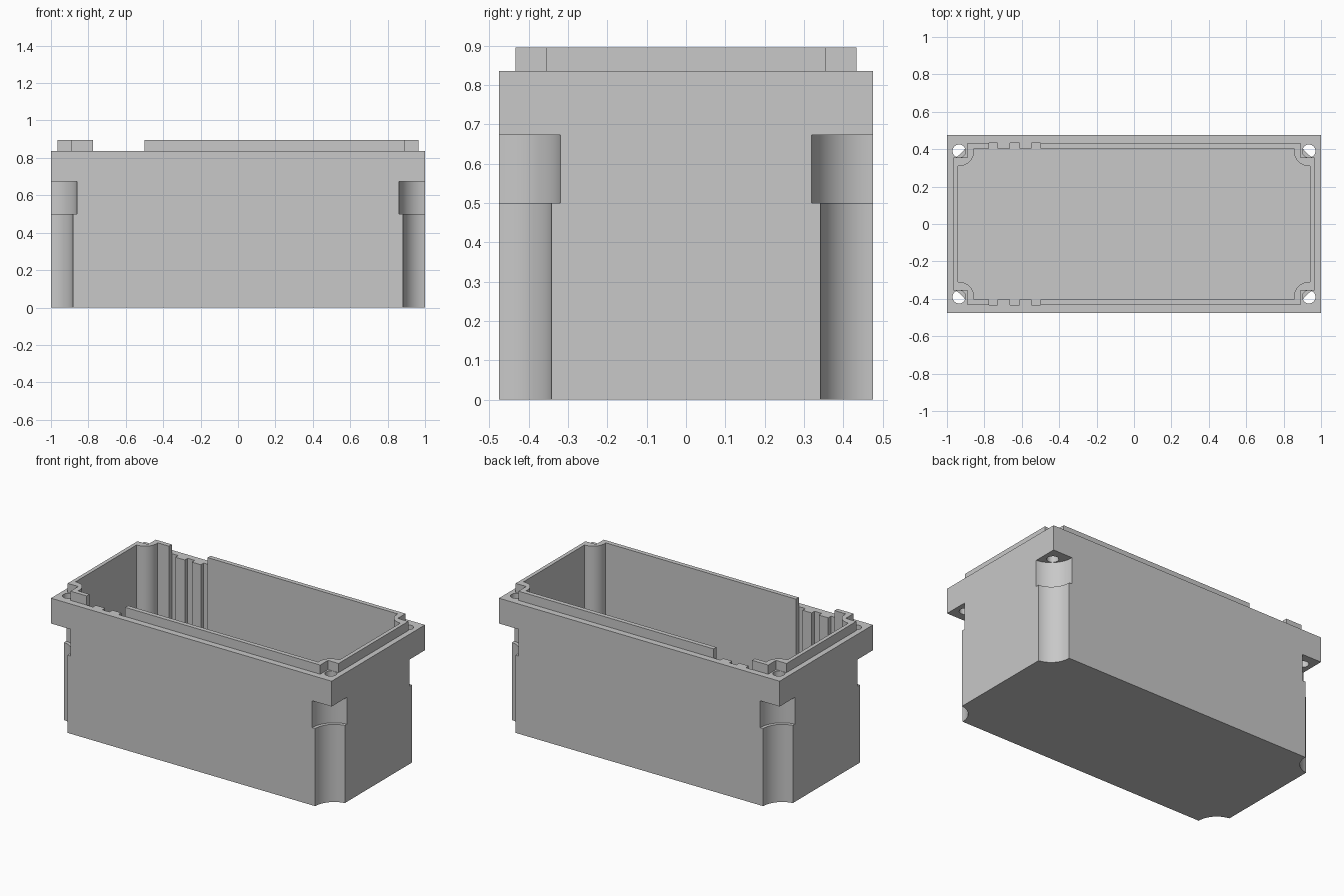
import bpy
import bmesh
from math import cos, sin, radians

old = bpy.data.objects.get("Cube")
if old:
    bpy.data.objects.remove(old, do_unlink=True)

# Plain grey plastic
grey = bpy.data.materials.new("grey_plastic")
grey.use_nodes = True
colour = (0.58, 0.58, 0.58, 1)
grey.diffuse_color = colour
grey.node_tree.nodes["Principled BSDF"].inputs["Base Color"].default_value = colour

RIM, TOP, FLOOR = 0.836, 0.895, 0.06
HOLE = (0.935, 0.39)
WALL_X, WALL_Y = 0.94, 0.405


def prism(name, outline, z0, z1):
    """Extrude a counter-clockwise outline from z0 up to z1."""
    bm = bmesh.new()
    face = bm.faces.new([bm.verts.new((x, y, z0)) for x, y in outline])
    up = bmesh.ops.extrude_face_region(bm, geom=[face])["geom"]
    verts = [v for v in up if isinstance(v, bmesh.types.BMVert)]
    bmesh.ops.translate(bm, verts=verts, vec=(0, 0, z1 - z0))
    bmesh.ops.recalc_face_normals(bm, faces=bm.faces)
    mesh = bpy.data.meshes.new(name)
    bm.to_mesh(mesh)
    bm.free()
    mesh.materials.append(grey)
    obj = bpy.data.objects.new(name, mesh)
    bpy.context.collection.objects.link(obj)
    return obj


def arc(centre, r, a0, a1, n):
    angles = [radians(a0 + (a1 - a0) * i / n) for i in range(n + 1)]
    return [(centre[0] + r * cos(a), centre[1] + r * sin(a)) for a in angles]


def circle(centre, r, n=64):
    return arc(centre, r, 0, 360, n)[:-1]


def rect(x0, x1, y):
    return [(x0, -y), (x1, -y), (x1, y), (x0, y)]


def mirror_y(half):
    return half + [(x, -y) for x, y in reversed(half)]


def activate(obj):
    bpy.ops.object.select_all(action="DESELECT")
    obj.select_set(True)
    bpy.context.view_layer.objects.active = obj


def cut(obj, outline, z0, z1):
    cutter = prism("cutter", outline, z0, z1)
    cutter.hide_render = True
    mod = obj.modifiers.new("cut", "BOOLEAN")
    mod.operation = "DIFFERENCE"
    mod.solver = "EXACT"
    mod.object = cutter
    activate(obj)
    bpy.ops.object.modifier_apply(modifier=mod.name)
    bpy.data.objects.remove(cutter, do_unlink=True)


# Cavity outline: round screw posts in the corners, three guide grooves per long wall
post = arc(HOLE, 0.08, 273.6, 169.2, 20)
post[0] = (WALL_X, post[0][1])
post[-1] = (post[-1][0], WALL_Y)
grooves = []
for right, left in ((-0.5, -0.548), (-0.612, -0.663), (-0.73, -0.775)):
    grooves += [(right, WALL_Y), (right, 0.434), (left, 0.434), (left, WALL_Y)]
half = post + grooves + [(-x, y) for x, y in reversed(post)]
cavity = mirror_y(half)

# Box body
body = prism("box_body", rect(-1, 1, 0.475), 0, RIM)
cut(body, cavity, FLOOR, 1)
for sx in (1, -1):
    for sy in (1, -1):
        corner = (1.018 * sx, 0.475 * sy)
        cut(body, circle(corner, 0.157), 0.5, 0.673)    # screw head recess
        cut(body, circle(corner, 0.135), -0.1, 0.55)    # tool channel
        cut(body, circle((HOLE[0] * sx, HOLE[1] * sy), 0.035, 32), 0.6, 1)

# Raised sealing lip, stepped in around the screw holes and open at the grooves
quarter = [(0.965, 0.355), (0.89, 0.355), (0.89, 0.434)]
lip = prism("sealing_lip", mirror_y(quarter + [(-x, y) for x, y in reversed(quarter)]),
            RIM, TOP)
cut(lip, cavity, 0.7, 1)
cut(lip, rect(-0.775, -0.5, 0.6), 0.7, 1)

for obj in (body, lip):
    activate(obj)
    bpy.ops.object.shade_smooth_by_angle(angle=radians(30))
